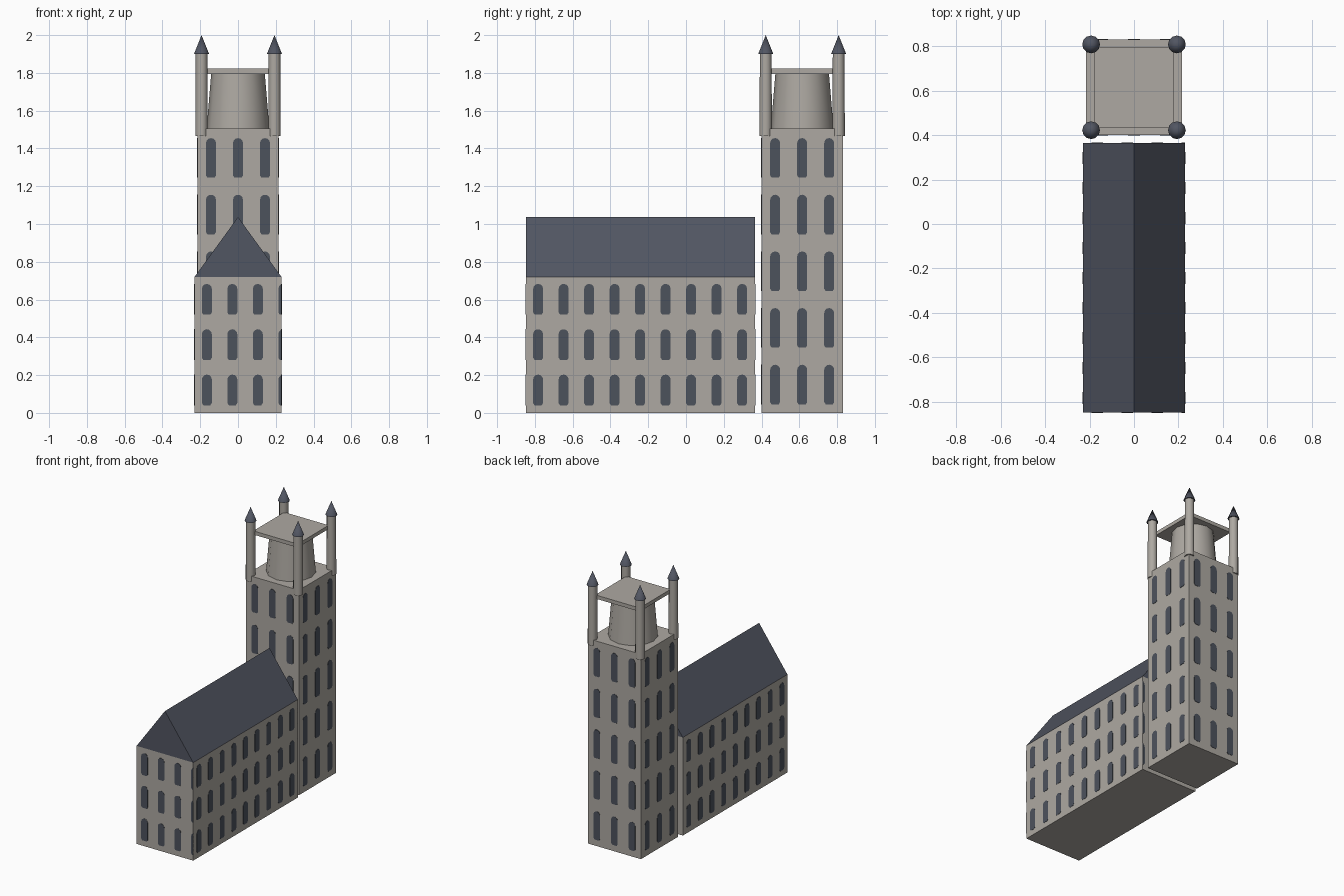
import bpy, bmesh, math
from mathutils import Vector

if "Cube" in bpy.data.objects:
    bpy.data.objects.remove(bpy.data.objects["Cube"])


def material(name, rgb):
    m = bpy.data.materials.new(name)
    m.diffuse_color = (*rgb, 1)
    m.use_nodes = True
    m.node_tree.nodes["Principled BSDF"].inputs["Base Color"].default_value = m.diffuse_color
    return m


STONE = material("warm grey stone", (0.42, 0.395, 0.36))
SLATE = material("dark slate", (0.083, 0.092, 0.122))
GLASS = material("window grey blue", (0.073, 0.085, 0.108))


def finish(name, bm, mat, smooth=False):
    bmesh.ops.recalc_face_normals(bm, faces=bm.faces)
    me = bpy.data.meshes.new(name)
    bm.to_mesh(me)
    bm.free()
    me.materials.append(mat)
    ob = bpy.data.objects.new(name, me)
    bpy.context.collection.objects.link(ob)
    if smooth:
        bpy.ops.object.select_all(action='DESELECT')
        ob.select_set(True)
        bpy.context.view_layer.objects.active = ob
        bpy.ops.object.shade_smooth_by_angle(angle=math.radians(40))
    return ob


def box(name, x0, x1, y0, y1, z0, z1, mat):
    bm = bmesh.new()
    bmesh.ops.create_cube(bm, size=1)
    for v in bm.verts:
        v.co = (x1 if v.co.x > 0 else x0, y1 if v.co.y > 0 else y0, z1 if v.co.z > 0 else z0)
    return finish(name, bm, mat)


def cone(name, x, y, z0, z1, r0, r1, sides, mat):
    bm = bmesh.new()
    bmesh.ops.create_cone(bm, cap_ends=True, segments=sides, radius1=r0, radius2=r1, depth=z1 - z0)
    bmesh.ops.translate(bm, verts=bm.verts, vec=(x, y, (z0 + z1) / 2))
    return finish(name, bm, mat, True)


def arch(height, w=0.0265):
    # outline of one round-headed window, bottom centre at the origin
    pts = [(-w, 0.012), (-w * 0.7, 0), (w * 0.7, 0), (w, 0.012)]
    for i in range(7):
        a = math.pi * i / 6
        pts.append((w * math.cos(a), height - w + w * math.sin(a)))
    return pts


def windows(name, faces, bottoms, height):
    # faces: (axis direction outward, plane position, column centres, clip limit)
    bm = bmesh.new()
    for axis, sign, plane, columns, limit in faces:
        for c in columns:
            for b in bottoms:
                vs = []
                for u, v in arch(height):
                    p = Vector((0, 0, b + v))
                    p[axis] = plane + sign * 0.002
                    p[1 - axis] = min(c + u, limit)
                    vs.append(bm.verts.new(p))
                # wind each pane so that it faces outward
                f = bm.faces.new(vs)
                f.normal_update()
                if f.normal[axis] * sign < 0:
                    f.normal_flip()
    # thin plates
    bmesh.ops.remove_doubles(bm, verts=bm.verts, dist=1e-5)
    for f in list(bm.faces):
        back = Vector(f.normal) * -0.003
        ext = bmesh.ops.extrude_face_region(bm, geom=[f], use_keep_orig=True)
        bmesh.ops.translate(bm, vec=back, verts=[g for g in ext["geom"] if isinstance(g, bmesh.types.BMVert)])
    finish(name, bm, GLASS)


# Nave walls and windows
NX, Y0, Y1 = 0.23, -0.848, 0.365
box("nave_walls", -NX, NX, Y0, Y1, 0, 0.72, STONE)
side = [-0.783 + 0.135 * i for i in range(9)]
end = [-0.165 + 0.135 * i for i in range(4)]
windows("nave_windows",
        [(0, 1, NX, side, 9), (0, -1, -NX, side, 9), (1, -1, Y0, end, NX), (1, 1, Y1, end, NX)],
        [0.04, 0.28, 0.52], 0.163)

# Nave roof: triangular prism
bm = bmesh.new()
tri = bm.faces.new([bm.verts.new(p) for p in ((-NX, Y0, 0.72), (NX, Y0, 0.72), (0, Y0, 1.037))])
ext = bmesh.ops.extrude_face_region(bm, geom=[tri], use_keep_orig=True)
bmesh.ops.translate(bm, vec=(0, Y1 - Y0, 0), verts=[g for g in ext["geom"] if isinstance(g, bmesh.types.BMVert)])
finish("nave_roof", bm, SLATE)

# Tower shaft and windows
T, CY = 0.215, 0.615
box("tower_shaft", -T, T, CY - T, CY + T, 0, 1.505, STONE)
cols = [-0.143, 0, 0.143]
ycols = [CY + c for c in cols]
windows("tower_windows",
        [(0, 1, T, ycols, 9), (0, -1, -T, ycols, 9), (1, -1, CY - T, cols, 9), (1, 1, CY + T, cols, 9)],
        [0.045 + 0.3 * i for i in range(5)], 0.21)

# Lantern and cap slab
cone("lantern", 0, CY, 1.505, 1.795, 0.166, 0.142, 12, STONE)
box("lantern_cap", -0.18, 0.18, CY - 0.18, CY + 0.18, 1.795, 1.822, STONE)

# Corner turrets with spires
for sx in (-1, 1):
    for sy in (-1, 1):
        x, y = sx * 0.193, CY + sy * 0.193
        cone("turret", x, y, 1.465, 1.9, 0.033, 0.031, 12, STONE)
        cone("turret_spire", x, y, 1.9, 2.0, 0.04, 0, 12, SLATE)
